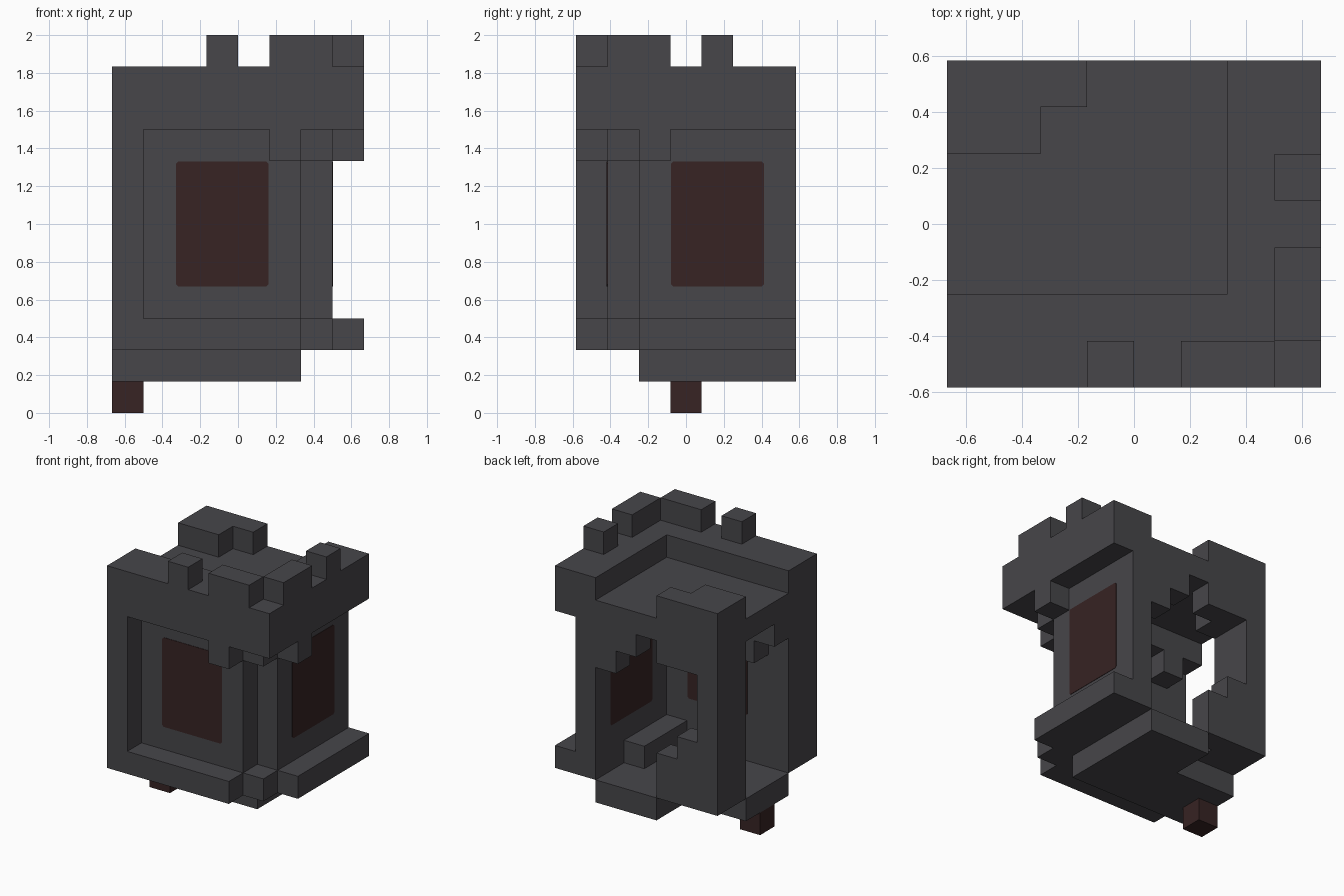
import bpy
import bmesh
from mathutils import Vector

cube = bpy.data.objects.get("Cube")
if cube:
    bpy.data.objects.remove(cube, do_unlink=True)

UNIT = 1 / 6
ORIGIN = Vector((-4, -3.5, 0))   # grid corner, in cells


def material(name, color):
    mat = bpy.data.materials.new(name)
    mat.use_nodes = True
    mat.diffuse_color = (*color, 1)
    bsdf = next(n for n in mat.node_tree.nodes if n.type == 'BSDF_PRINCIPLED')
    bsdf.inputs["Base Color"].default_value = (*color, 1)
    bsdf.inputs["Roughness"].default_value = 0.9
    return mat


STONE = material("dark grey stone", (0.063, 0.061, 0.068))
RED = material("dark red", (0.038, 0.017, 0.017))

parts = {}
owner = {}


def block(name, xs, ys, zs, mat=STONE):
    """Fill a box of grid cells, given as half-open ranges."""
    parts.setdefault(name, mat)
    for x in range(*xs):
        for y in range(*ys):
            for z in range(*zs):
                owner.setdefault((x, y, z), name)


def finish(name, bm, mat):
    mesh = bpy.data.meshes.new(name)
    bm.to_mesh(mesh)
    bm.free()
    mesh.materials.append(mat)
    bpy.context.scene.collection.objects.link(bpy.data.objects.new(name, mesh))


def build_cells(name, mat):
    """Skin the outer faces of one part's cells and merge flat areas."""
    bm = bmesh.new()
    for cell, part in owner.items():
        if part != name:
            continue
        centre = Vector(cell) + Vector((0.5, 0.5, 0.5)) + ORIGIN
        for axis in range(3):
            for sign in (-1, 1):
                near = list(cell)
                near[axis] += sign
                if tuple(near) in owner:
                    continue
                n, u, v = Vector(), Vector(), Vector()
                n[axis] = sign / 2
                u[(axis + 1) % 3] = 0.5
                v[(axis + 2) % 3] = sign / 2
                ring = (-u - v, u - v, u + v, v - u)
                bm.faces.new([bm.verts.new((centre + n + c) * UNIT) for c in ring])
    bmesh.ops.remove_doubles(bm, verts=bm.verts, dist=0.001)
    bmesh.ops.dissolve_limit(bm, angle_limit=0.01, verts=bm.verts, edges=bm.edges)
    finish(name, bm, mat)


def window(name, axis, start, plane):
    """Thin pane with clipped corners on a wall plane."""
    bm = bmesh.new()
    half_w, half_h, cut = 1.5 * UNIT - 0.005, 2 * UNIT - 0.002, 0.012
    outline = []
    for sx, sz in ((-1, -1), (1, -1), (1, 1), (-1, 1)):
        a = (sx * half_w, sz * (half_h - cut))
        b = (sx * (half_w - cut), sz * half_h)
        outline += [a, b] if sx * sz > 0 else [b, a]
    verts = []
    for along, up in outline:
        p = Vector((0, 0, 6 * UNIT + up))
        p[axis] = (start + 1.5 + ORIGIN[axis]) * UNIT + along
        p[1 - axis] = (plane + ORIGIN[1 - axis]) * UNIT - 0.003
        verts.append(bm.verts.new(p))
    face = bm.faces.new(verts)
    depth = Vector()
    depth[1 - axis] = 0.006
    side = bmesh.ops.extrude_face_region(bm, geom=[face], use_keep_orig=True)
    moved = [g for g in side["geom"] if isinstance(g, bmesh.types.BMVert)]
    bmesh.ops.translate(bm, verts=moved, vec=depth)
    bmesh.ops.recalc_face_normals(bm, faces=bm.faces)
    finish(name, bm, RED)


# Floor slab, notched under the back post
block("floor", (0, 6), (2, 5), (1, 2))
block("floor", (3, 6), (5, 7), (1, 2))
block("hanging_foot", (0, 1), (3, 4), (0, 1), RED)

# Two outer walls with framing
block("front_wall", (0, 6), (1, 2), (2, 9))
block("front_frame", (0, 6), (0, 1), (2, 3))
block("front_frame", (0, 1), (0, 1), (2, 9))
block("right_wall", (6, 7), (2, 7), (2, 9))
block("right_sill", (7, 8), (2, 7), (2, 3))

# Stepped corner pieces at the sill and under the crown
block("corner_step", (6, 7), (1, 2), (2, 3))
for step in range(3):
    block("corner_corbel", (5 + step, 6 + step), (step, step + 1), (8, 9))

# Crown and sunken roof
block("crown_front", (0, 8), (0, 2), (9, 11))
block("crown_right", (6, 8), (2, 7), (9, 11))
block("roof", (0, 6), (2, 7), (9, 10))

# Battlements
block("front_merlons", (3, 4), (0, 1), (11, 12))
block("front_merlons", (5, 7), (0, 1), (11, 12))
block("right_merlons", (7, 8), (1, 3), (11, 12))
block("right_merlons", (7, 8), (4, 5), (11, 12))

# Broken post in the back corner
block("back_post", (0, 1), (5, 7), (2, 11))
for low, high in ((2, 4), (8, 11)):
    block("back_post", (1, 2), (5, 7), (low, high))
    block("back_post", (2, 3), (6, 7), (low, high))
block("back_post", (1, 2), (6, 7), (4, 5))

# Ragged remains of the back arch and inner beams
block("back_arch", (5, 6), (6, 7), (7, 9))
block("back_arch", (4, 5), (6, 7), (8, 9))
block("inner_beam", (0, 6), (2, 3), (8, 9))
block("inner_beam", (5, 6), (3, 6), (8, 9))
block("inner_beam", (1, 2), (2, 3), (7, 8))
block("inner_ledge", (5, 6), (2, 5), (2, 3))

for part, mat in parts.items():
    build_cells(part, mat)

# Window panes on both faces of each wall
for label, offset in (("outer", 0), ("inner", 1)):
    window("front_window_" + label, 0, 2, 1 + offset)
    window("right_window_" + label, 1, 3, 7 - offset)
